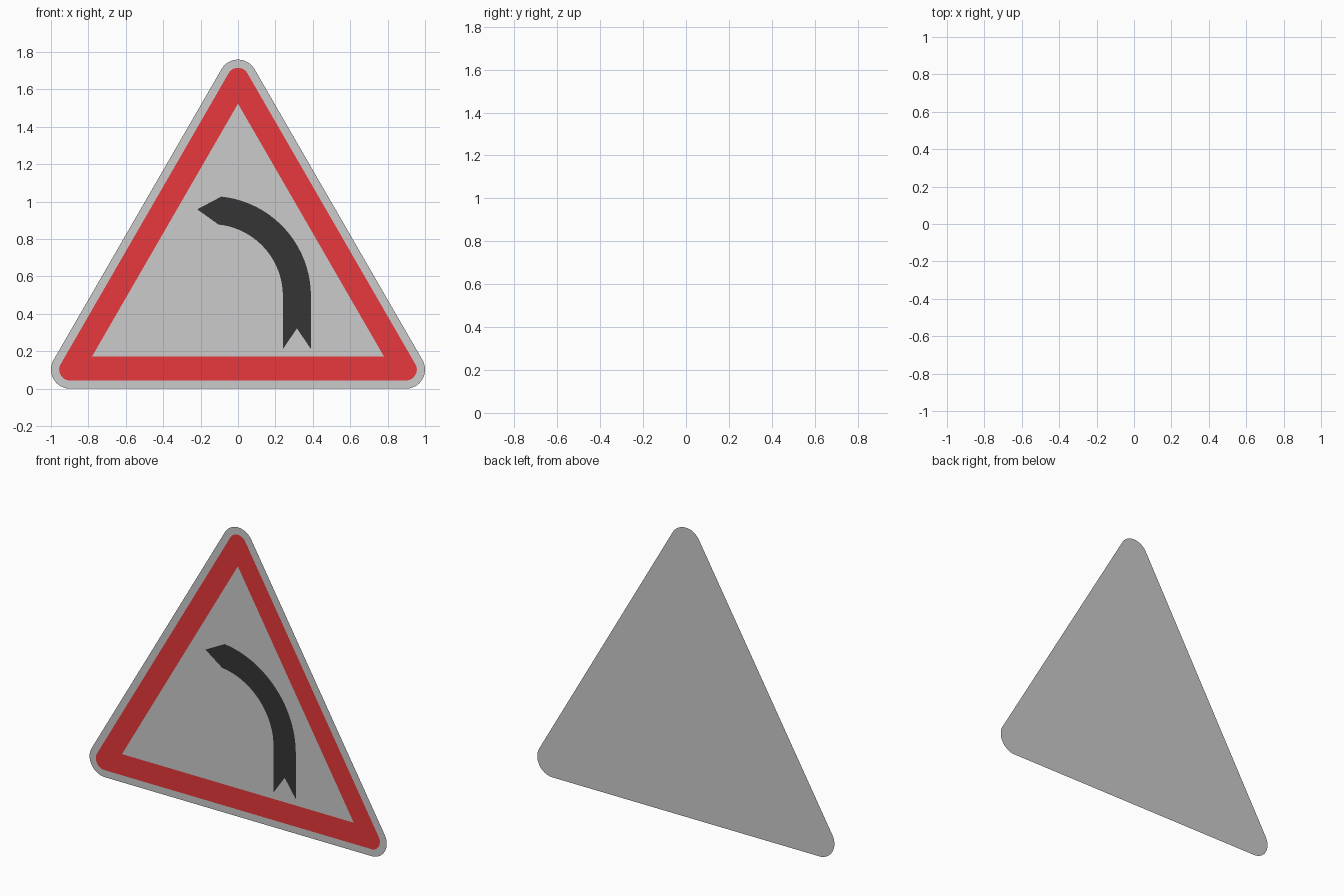
import bpy
import math

if "Cube" in bpy.data.objects:
    bpy.data.objects.remove(bpy.data.objects["Cube"])

COS_X, BASE_Z = 0.898, 0.102          # corner arc centres shared by plate and border
CENTRES = [(COS_X, BASE_Z), (0, BASE_Z + COS_X * math.sqrt(3)), (-COS_X, BASE_Z)]
ARC_STEPS = 16
BACK_Y, FRONT_Y = 0.0015, -0.0015


def make_material(name, colour):
    mat = bpy.data.materials.new(name)
    mat.diffuse_color = (*colour, 1)
    mat.use_nodes = True
    mat.node_tree.nodes["Principled BSDF"].inputs["Base Color"].default_value = mat.diffuse_color
    return mat


def make_sheet(name, points, faces, y, mat=None):
    """Flat sheet in the xz plane; counter-clockwise faces look toward -y."""
    mesh = bpy.data.meshes.new(name)
    mesh.from_pydata([(x, y, z) for x, z in points], [], faces)
    mesh.update()
    if mat:
        mesh.materials.append(mat)
    obj = bpy.data.objects.new(name, mesh)
    bpy.context.collection.objects.link(obj)
    return obj


def rounded_triangle(radius):
    pts = []
    for k, (cx, cz) in enumerate(CENTRES):
        for i in range(ARC_STEPS + 1):
            a = math.radians(-90 + 120 * k + 120 * i / ARC_STEPS)
            pts.append((cx + radius * math.cos(a), cz + radius * math.sin(a)))
    return pts


red = make_material("red", (0.8, 0.04, 0.045))
black = make_material("black", (0.035, 0.035, 0.035))

# Grey backing plate
plate = rounded_triangle(BASE_Z)
make_sheet("sign_plate", plate, [list(range(len(plate)))], BACK_Y)

# Red border: rounded outside, sharp triangular opening
outer = rounded_triangle(0.058)
n = len(outer)
inner = [(0.78, 0.173), (0, 0.173 + 0.78 * math.sqrt(3)), (-0.78, 0.173)]
faces = []
for i in range(n):
    j = (i + 1) % n
    a, b = n + i // (ARC_STEPS + 1), n + j // (ARC_STEPS + 1)
    faces.append((i, j, a) if a == b else (i, j, b, a))
make_sheet("red_border", outer + inner, faces, FRONT_Y, red)

# Black bend arrow: forked tail, straight stem, quarter bend, pointed tip
cx, cz, r_out, r_in = -0.145, 0.495, 0.535, 0.385
r_mid = (r_out + r_in) / 2
rows = [[(cx + r_in, 0.212), (cx + r_mid, 0.322), (cx + r_out, 0.212)]]
bend_steps = 20
for i in range(bend_steps + 1):
    t = math.radians(84 * i / bend_steps)
    rows.append([(cx + r * math.cos(t), cz + r * math.sin(t)) for r in (r_in, r_mid, r_out)])
points = [p for row in rows for p in row]
faces = []
for i in range(len(rows) - 1):
    for k in (0, 1):
        q = 3 * i + k
        faces.append((q, q + 1, q + 4, q + 3))
last = len(points) - 3
points.append((-0.218, 0.959))
faces += [(last, last + 1, last + 3), (last + 1, last + 2, last + 3)]
make_sheet("bend_arrow", points, faces, FRONT_Y, black)
